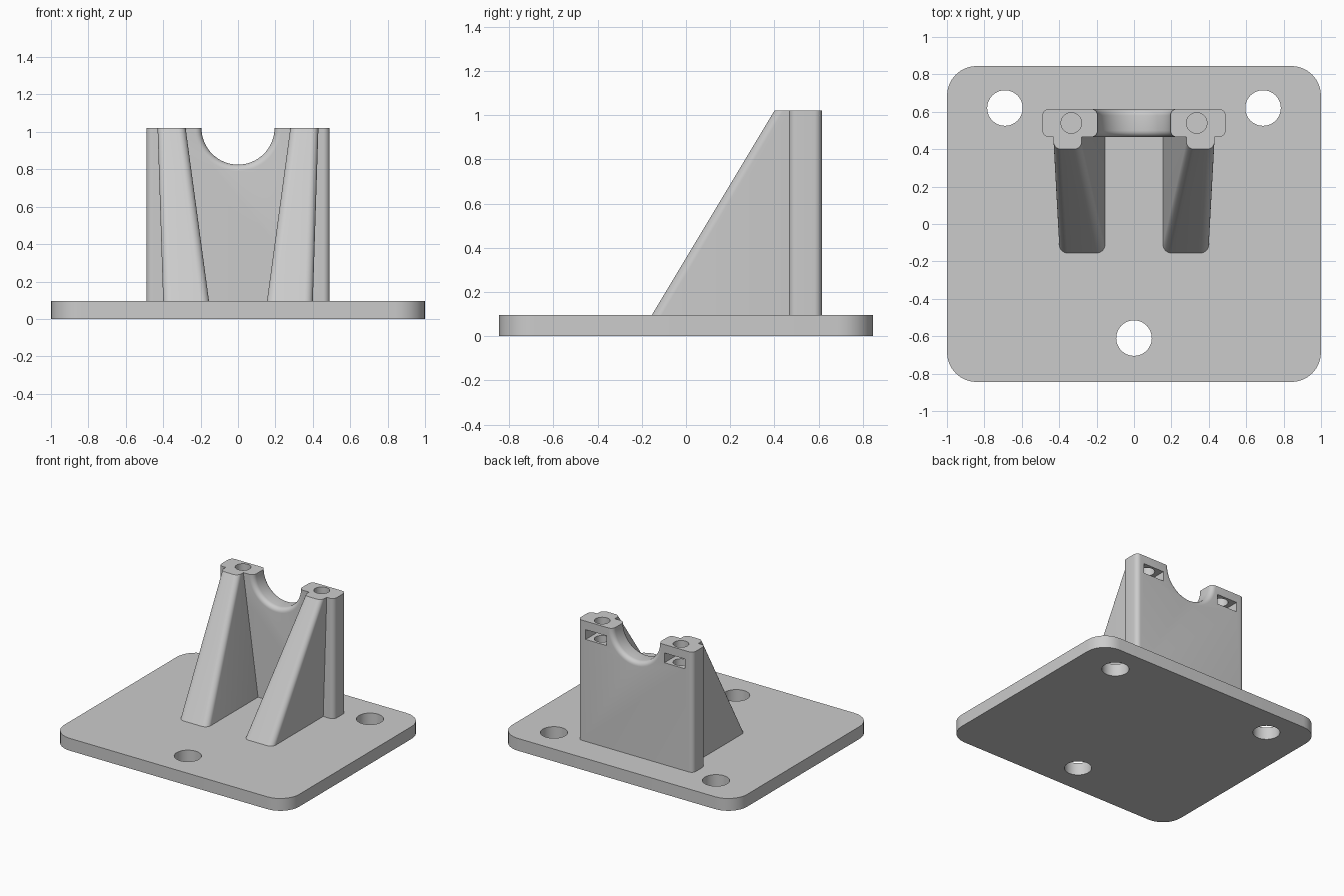
import bpy, bmesh, math

if "Cube" in bpy.data.objects:
    bpy.data.objects.remove(bpy.data.objects["Cube"], do_unlink=True)

grey = bpy.data.materials.new("plain_grey")
grey.use_nodes = True
COLOUR = (0.6, 0.6, 0.6, 1)
grey.diffuse_color = COLOUR
grey.node_tree.nodes["Principled BSDF"].inputs["Base Color"].default_value = COLOUR

PLATE_TOP, TOP = 0.095, 1.02
BACK, FRONT = 0.615, 0.465


def loft(name, rings):
    """Skin equal-length rings of points and cap both ends."""
    bm = bmesh.new()
    loops = [[bm.verts.new(p) for p in ring] for ring in rings]
    for a, b in zip(loops, loops[1:]):
        for i in range(len(a)):
            j = (i + 1) % len(a)
            bm.faces.new((a[i], a[j], b[j], b[i]))
    bm.faces.new(loops[0])
    bm.faces.new(loops[-1])
    bmesh.ops.recalc_face_normals(bm, faces=bm.faces[:])
    mesh = bpy.data.meshes.new(name)
    bm.to_mesh(mesh)
    bm.free()
    mesh.materials.append(grey)
    obj = bpy.data.objects.new(name, mesh)
    bpy.context.collection.objects.link(obj)
    return obj


def section(x0, x1, y0, y1, z, radii, steps=8):
    """Rectangle with a radius per corner: front left, front right, back right, back left."""
    corners = ((x0, y0, 1, 1), (x1, y0, -1, 1), (x1, y1, -1, -1), (x0, y1, 1, -1))
    ring = []
    for k, ((x, y, sx, sy), r) in enumerate(zip(corners, radii)):
        if r == 0:
            ring.append((x, y, z))
            continue
        for i in range(steps + 1):
            t = math.pi * (1 + k / 2 + i / steps / 2)
            ring.append((x + sx * r + r * math.cos(t), y + sy * r + r * math.sin(t), z))
    return ring


def block(name, x0, x1, y0, y1, z0, z1, r=0):
    return loft(name, [section(x0, x1, y0, y1, z, (r,) * 4) for z in (z0, z1)])


def disc(x, y, z, r, n=48):
    turn = 2 * math.pi / n
    return [(x + r * math.cos(i * turn), y + r * math.sin(i * turn), z) for i in range(n)]


def drill(name, x, y, z0, z1, r):
    return loft(name, [disc(x, y, z, r) for z in (z0, z1)])


def cut(target, cutters):
    for c in cutters:
        mod = target.modifiers.new("cut", "BOOLEAN")
        mod.operation = "DIFFERENCE"
        mod.solver = "EXACT"
        mod.object = c
        bpy.context.view_layer.objects.active = target
        bpy.ops.object.modifier_apply(modifier=mod.name)
        bpy.data.objects.remove(c, do_unlink=True)


def smooth(obj):
    bpy.ops.object.select_all(action="DESELECT")
    obj.select_set(True)
    bpy.context.view_layer.objects.active = obj
    bpy.ops.object.shade_smooth_by_angle(angle=math.radians(30))


# Base plate with three mounting holes
plate = block("base_plate", -1, 1, -0.845, 0.845, 0, PLATE_TOP, 0.16)
cut(plate, [drill("hole_cutter", x, y, -0.1, 0.2, 0.095)
            for x, y in ((-0.69, 0.62), (0.69, 0.62), (0, -0.61))])
smooth(plate)

# Upright wall
wall = block("upright_wall", -0.49, 0.49, FRONT, BACK, PLATE_TOP, TOP, 0.035)

# Round saddle with flared lips front and back
saddle, lip, steps = 0.195, 0.035, 6
profile = [(FRONT - 0.05, saddle + lip)]
for i in range(steps + 1):
    t = math.pi / 2 * i / steps
    profile.append((FRONT + lip * (1 - math.cos(t)), saddle + lip * (1 - math.sin(t))))
profile += [(FRONT + BACK - y, r) for y, r in reversed(profile)]
saddle_cutter = loft("saddle_cutter", [[(px, y, TOP + pz) for px, pz, _ in disc(0, 0, 0, r, 64)]
                                       for y, r in profile])

# Screw holes from the top and nut slots from the back
cutters = [saddle_cutter]
for side in (-1, 1):
    x = side * 0.335
    cutters.append(drill("screw_cutter", x, 0.54, 0.75, TOP + 0.1, 0.055))
    cutters.append(block("slot_cutter", x - 0.088, x + 0.088, 0.475, BACK + 0.1, 0.88, 0.955))
cut(wall, cutters)
smooth(wall)

# Tapered sloping ribs with rounded front edges
for side, label in ((1, "left"), (-1, "right")):
    rings = []
    for inner, outer, front, z, r in ((0.155, 0.40, -0.155, PLATE_TOP, 0.045),
                                      (0.28, 0.43, 0.40, TOP, 0.04)):
        ring = section(inner, outer, front, FRONT + 0.003, z, (r, r, 0, 0))
        rings.append([(side * px, py, pz) for px, py, pz in ring])
    smooth(loft(label + "_rib", rings))
